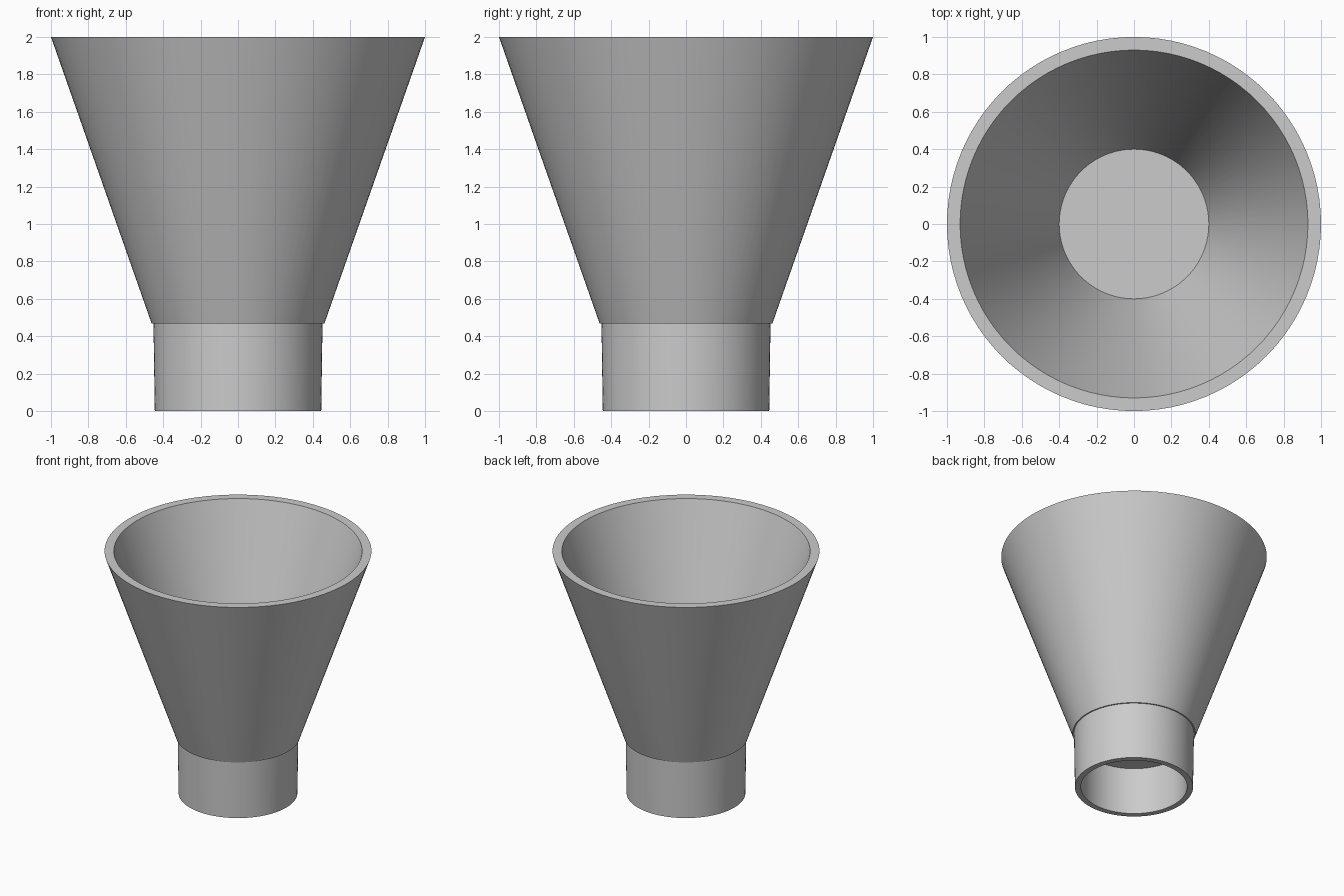
import bpy
import bmesh
import math

cube = bpy.data.objects.get("Cube")
if cube:
    bpy.data.objects.remove(cube, do_unlink=True)

SEGMENTS = 96

grey = bpy.data.materials.new("light_grey")
grey.use_nodes = True
colour = (0.6, 0.6, 0.6, 1)
grey.diffuse_color = colour
grey.node_tree.nodes["Principled BSDF"].inputs["Base Color"].default_value = colour


def lathe(name, profile):
    """Turn a (radius, height) profile around z; end points may lie on the axis."""
    bm = bmesh.new()
    verts = [bm.verts.new((r, 0, z)) for r, z in profile]
    edges = [bm.edges.new(pair) for pair in zip(verts, verts[1:])]
    bmesh.ops.spin(bm, geom=verts + edges, cent=(0, 0, 0), axis=(0, 0, 1),
                   angle=math.tau, steps=SEGMENTS, use_merge=True)
    bmesh.ops.remove_doubles(bm, verts=bm.verts, dist=0.0001)
    bmesh.ops.recalc_face_normals(bm, faces=bm.faces)
    mesh = bpy.data.meshes.new(name)
    bm.to_mesh(mesh)
    bm.free()
    mesh.materials.append(grey)
    obj = bpy.data.objects.new(name, mesh)
    bpy.context.collection.objects.link(obj)
    bpy.ops.object.select_all(action="DESELECT")
    obj.select_set(True)
    bpy.context.view_layer.objects.active = obj
    bpy.ops.object.shade_smooth_by_angle(angle=math.radians(15))
    return obj


# Flared cup, thin lip and short hollow spigot, closed by a floor between them
lathe("funnel_body", [
    (0, 0.47),         # cup floor
    (0.4, 0.47),
    (0.93, 2),         # inner rim
    (1, 2),            # outer rim
    (0.462, 0.468),    # lip above the spigot
    (0.452, 0.468),
    (0.445, 0),        # spigot foot
    (0.4, 0),
    (0.4, 0.39),       # underside of the floor
    (0, 0.39),
])
